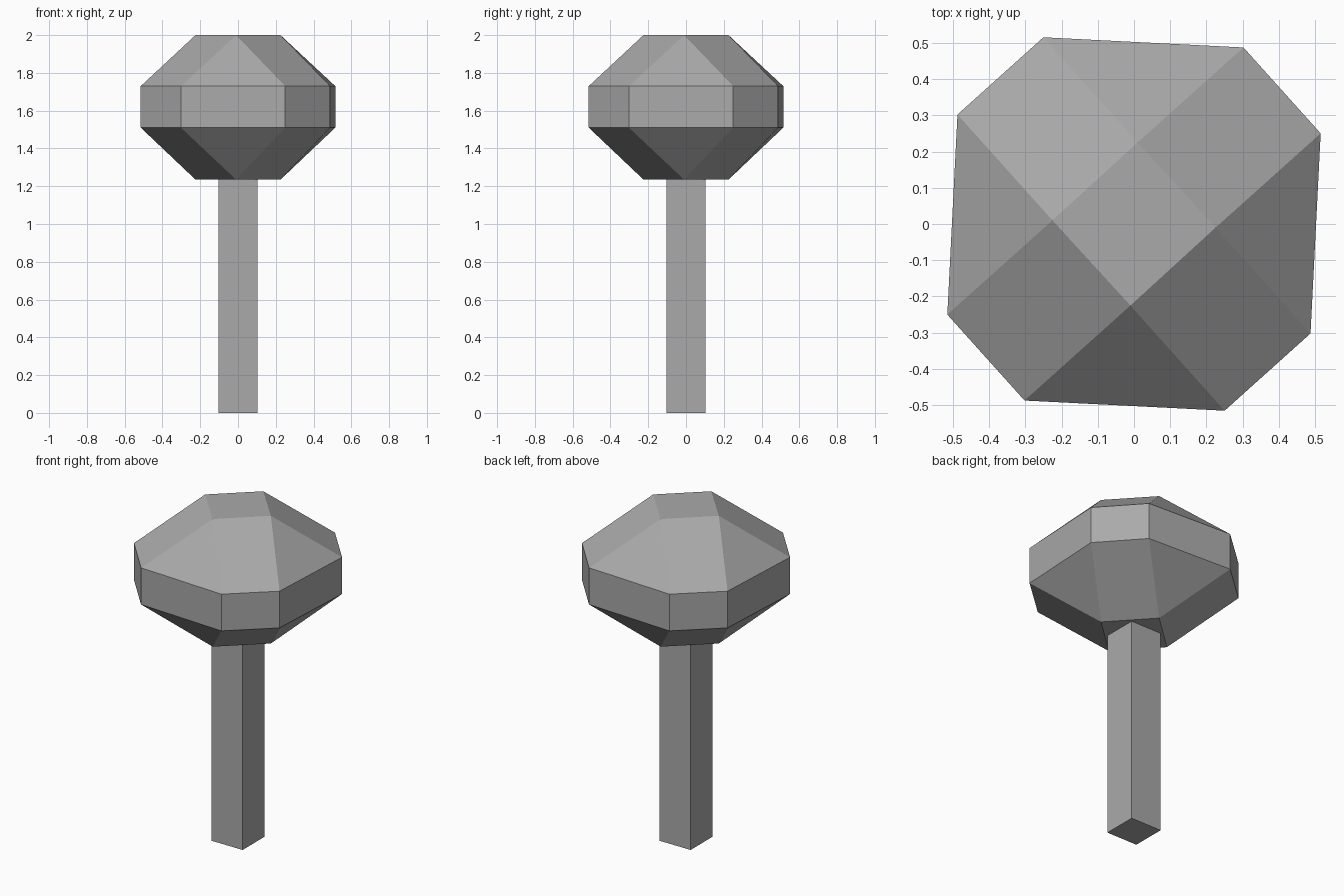
import bpy, bmesh
from math import pi
from mathutils import Matrix, Vector

cube = bpy.data.objects.get("Cube")
if cube:
    bpy.data.objects.remove(cube, do_unlink=True)

grey = bpy.data.materials.new("plain_grey")
grey.use_nodes = True
colour = (0.4, 0.4, 0.4, 1)
grey.diffuse_color = colour
grey.node_tree.nodes["Principled BSDF"].inputs["Base Color"].default_value = colour


def add_object(name, bm):
    bmesh.ops.recalc_face_normals(bm, faces=bm.faces)
    mesh = bpy.data.meshes.new(name)
    bm.to_mesh(mesh)
    bm.free()
    mesh.materials.append(grey)
    obj = bpy.data.objects.new(name, mesh)
    bpy.context.collection.objects.link(obj)
    return obj


def quarter_turns(bm, points, z):
    """Repeat the points at four quarter turns around the z axis."""
    ring = []
    for i in range(4):
        turn = Matrix.Rotation(i * pi / 2, 3, "Z")
        ring += [bm.verts.new(turn @ Vector((x, y, z))) for x, y in points]
    return ring


# Faceted head: square caps and slightly twisted octagonal girdle
bm = bmesh.new()
cap_point = [(-0.01, -0.225)]
girdle_points = [(-0.302, -0.487), (0.25, -0.515)]
bottom = quarter_turns(bm, cap_point, 1.235)
low = quarter_turns(bm, girdle_points, 1.51)
high = quarter_turns(bm, girdle_points, 1.73)
top = quarter_turns(bm, cap_point, 2.0)

bm.faces.new(bottom)
bm.faces.new(top)
for i in range(8):
    j = (i + 1) % 8
    bm.faces.new((low[i], low[j], high[j], high[i]))
for cap, ring in ((bottom, low), (top, high)):
    for i in range(4):
        a, b, c = ring[2 * i], ring[2 * i + 1], ring[(2 * i + 2) % 8]
        bm.faces.new((a, b, cap[i]))
        bm.faces.new((b, c, cap[(i + 1) % 4], cap[i]))
add_object("faceted_head", bm)

# Square post
bm = bmesh.new()
bmesh.ops.create_cube(bm, size=1)
bmesh.ops.scale(bm, vec=(0.205, 0.205, 1.24), verts=bm.verts)
bmesh.ops.translate(bm, vec=(0, 0, 0.62), verts=bm.verts)
add_object("square_post", bm)
